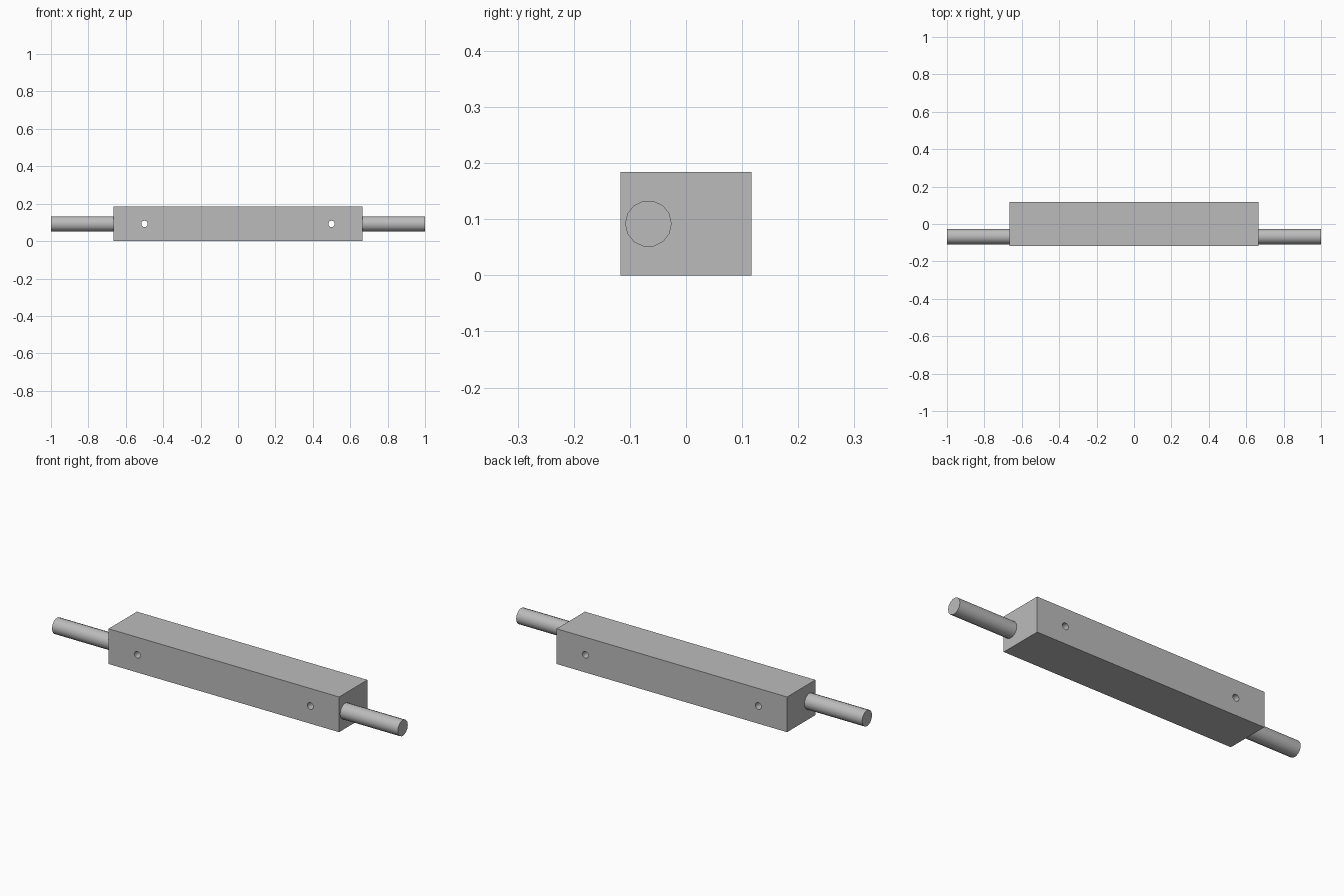
import bpy
import math

cube = bpy.data.objects.get("Cube")
if cube:
    bpy.data.objects.remove(cube, do_unlink=True)

GREY = (0.5, 0.5, 0.5, 1)
grey = bpy.data.materials.new("plain grey")
grey.use_nodes = True
grey.diffuse_color = GREY
grey.node_tree.nodes["Principled BSDF"].inputs["Base Color"].default_value = GREY

LENGTH, DEPTH, HEIGHT = 1.333, 0.234, 0.184
MID = HEIGHT / 2


def finish(obj, name):
    obj.name = name
    obj.data.materials.append(grey)
    return obj


def cylinder(name, radius, depth, location, rotation, sides):
    bpy.ops.mesh.primitive_cylinder_add(
        vertices=sides, radius=radius, depth=depth,
        location=location, rotation=rotation)
    return finish(bpy.context.object, name)


# Rectangular block
bpy.ops.mesh.primitive_cube_add(size=1, location=(0, 0, MID))
block = finish(bpy.context.object, "block")
block.scale = (LENGTH, DEPTH, HEIGHT)
bpy.ops.object.transform_apply(location=False, rotation=False, scale=True)

for side, label in ((1, "left"), (-1, "right")):
    # Round rod standing out of each end, nearer the front face
    rod_length = 1 - LENGTH / 2
    cylinder(label + "_rod", 0.0415, rod_length,
             (side * (1 - rod_length / 2), -0.067, MID),
             (0, math.pi / 2, 0), 14)
    bpy.ops.object.shade_smooth_by_angle(angle=math.radians(35))

    # Bolt hole drilled from front to back
    cutter = cylinder(label + "_hole_cutter", 0.0175, DEPTH * 2,
                      (side * 0.5, 0, MID), (math.pi / 2, 0, 0), 14)
    bpy.ops.object.shade_smooth_by_angle(angle=math.radians(35))
    cutter.hide_render = True
    cutter.hide_viewport = True
    drill = block.modifiers.new(label + " hole", "BOOLEAN")
    drill.operation = "DIFFERENCE"
    drill.solver = "EXACT"
    drill.object = cutter
